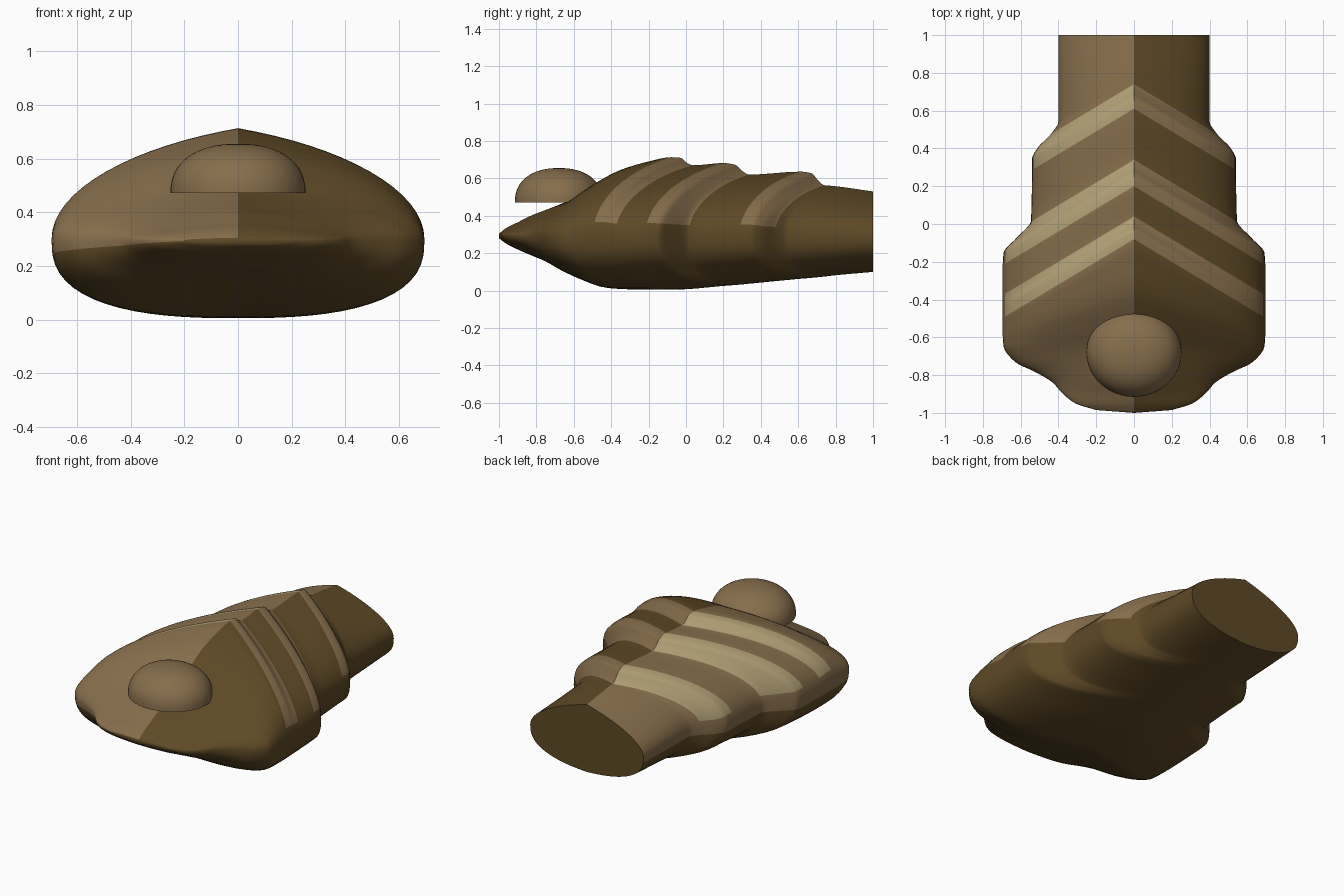
import bpy, bmesh, math

if "Cube" in bpy.data.objects:
    bpy.data.objects.remove(bpy.data.objects["Cube"])

def material(name, rgb):
    m = bpy.data.materials.new(name)
    lin = [((c / 255 + 0.055) / 1.055) ** 2.4 for c in rgb]
    m.diffuse_color = (*lin, 1)
    m.use_nodes = True
    m.node_tree.nodes["Principled BSDF"].inputs["Base Color"].default_value = m.diffuse_color
    return m

DARK = material("dark_brown", (94, 73, 38))
MID = material("mid_brown", (135, 110, 76))
LIGHT = material("light_tan", (177, 159, 117))

# Stations along the ridge: ridge y, half width, top z, bottom z, y at the flank
FRONT = [(-1, .20, .305, .28, -.985), (-.96, .31, .335, .25, -.95), (-.9, .385, .365, .22, -.89),
         (-.83, .43, .40, .19, -.84), (-.74, .52, .435, .155, -.785), (-.62, .63, .485, .10, -.73),
         (-.48, .69, .575, .045, -.65), (-.35, .695, .645, .01, -.59), (-.2, .695, .69, .005, -.54)]
# Behind the nose every station is swept back into a chevron
REAR = [(-.08, .695, .713, .005), (-.03, .695, .71, .006), (.01, .695, .68, .008), (.04, .695, .67, .01),
        (.20, .695, .682, .025), (.265, .69, .672, .03), (.30, .62, .64, .033), (.34, .545, .62, .037),
        (.61, .54, .636, .063), (.67, .54, .628, .068), (.71, .51, .585, .072), (.74, .44, .563, .075),
        (.78, .40, .56, .08), (1.0, .40, .53, .10), (1.3, .40, .49, .127)]
SWEEP, MID_Z, HALF, SUB = 0.6, 0.295, 32, 4
STRIPES = [(-.08, .04), (.20, .34), (.61, .74)]
rows = FRONT + [(s, w, t, b, s - SWEEP * w) for s, w, t, b in REAR]

def slope(i, k):
    """Monotone tangent so the steps do not overshoot."""
    if i in (0, len(rows) - 1):
        j = min(i, len(rows) - 2)
        return (rows[j + 1][k] - rows[j][k]) / (rows[j + 1][0] - rows[j][0])
    d0 = (rows[i][k] - rows[i - 1][k]) / (rows[i][0] - rows[i - 1][0])
    d1 = (rows[i + 1][k] - rows[i][k]) / (rows[i + 1][0] - rows[i][0])
    return 0 if d0 * d1 <= 0 else 2 * d0 * d1 / (d0 + d1)

def station(i, t):
    h = rows[i + 1][0] - rows[i][0]
    out = [rows[i][0] + t * h]
    for k in range(1, 5):
        out.append((2*t**3 - 3*t*t + 1) * rows[i][k] + (t**3 - 2*t*t + t) * h * slope(i, k)
                   + (3*t*t - 2*t**3) * rows[i + 1][k] + (t**3 - t*t) * h * slope(i + 1, k))
    return out

def finish(bm, name, mats):
    bmesh.ops.recalc_face_normals(bm, faces=bm.faces)
    mesh = bpy.data.meshes.new(name)
    bm.to_mesh(mesh)
    bm.free()
    for m in mats:
        mesh.materials.append(m)
    ob = bpy.data.objects.new(name, mesh)
    bpy.context.collection.objects.link(ob)
    return ob

def arc(u, p):
    return max(0, 1 - abs(u) ** p) ** (1 / p)

# Body: ridged oval sections lofted along the swept stations
bm = bmesh.new()
stations = [station(i, j / SUB) for i in range(len(rows) - 1) for j in range(SUB)]
stations.append(station(len(rows) - 2, 1))
N = HALF * 2
rings = []
for s, w, top, bot, flank in stations:
    ring = []
    for j in range(N):
        a = 2 * math.pi * j / N
        u, c = math.sin(a), math.cos(a)
        if c >= -1e-6:
            z = MID_Z + (top - MID_Z) * (.7 * arc(u, 2.2) + .3 * (1 - abs(u)))
        else:
            z = MID_Z - (MID_Z - bot) * arc(u, 2.6)
        ring.append(bm.verts.new((w * u, s + (flank - s) * abs(u), z)))
    rings.append(ring)
for i in range(len(rings) - 1):
    sm = (stations[i][0] + stations[i + 1][0]) / 2
    stripe = any(lo < sm < hi for lo, hi in STRIPES)
    for j in range(N):
        k = (j + 1) % N
        f = bm.faces.new((rings[i][j], rings[i][k], rings[i + 1][k], rings[i + 1][j]))
        f.smooth = True
        off = abs((j + .5 + HALF) % N - HALF) / HALF      # 0 at the ridge, 0.5 at the flank
        left = j >= HALF                                  # left half is one shade lighter
        if off < (.53 if left else .5):
            f.material_index = int(left) + int(stripe and off < .44)
    bm.edges.get((rings[i][0], rings[i + 1][0])).smooth = False
bm.faces.new(rings[0]).smooth = True

# Flat rear end
cut = bmesh.ops.bisect_plane(bm, geom=bm.verts[:] + bm.edges[:] + bm.faces[:], dist=1e-5,
                             plane_co=(0, 1, 0), plane_no=(0, 1, 0), clear_outer=True)
rim = [e for e in cut['geom_cut'] if isinstance(e, bmesh.types.BMEdge)]
cap = bmesh.ops.contextual_create(bm, geom=rim)['faces']
for f in cap:
    f.material_index, f.smooth = 0, False
for e in rim:
    e.smooth = False
finish(bm, "body", [DARK, MID, LIGHT])

# Dome: slightly boxy half ellipsoid with a flat base, sitting over the nose
bm = bmesh.new()
bmesh.ops.create_uvsphere(bm, u_segments=48, v_segments=32, radius=1)
bmesh.ops.bisect_plane(bm, geom=bm.verts[:] + bm.edges[:] + bm.faces[:], dist=1e-5,
                       plane_co=(0, 0, 0), plane_no=(0, 0, -1), clear_outer=True)
for f in bm.faces:
    f.smooth = True
rim = [e for e in bm.edges if e.is_boundary]
for e in rim:
    e.smooth = False
bmesh.ops.contextual_create(bm, geom=rim)
for v in bm.verts:
    r = math.hypot(v.co.x, v.co.y)
    k = r ** -.12 if r > 1e-4 else 1
    v.co = (v.co.x * k * .252, v.co.y * k * .235 - .68, max(v.co.z, 0) ** .88 * .183 + .472)
finish(bm, "dome", [MID])
